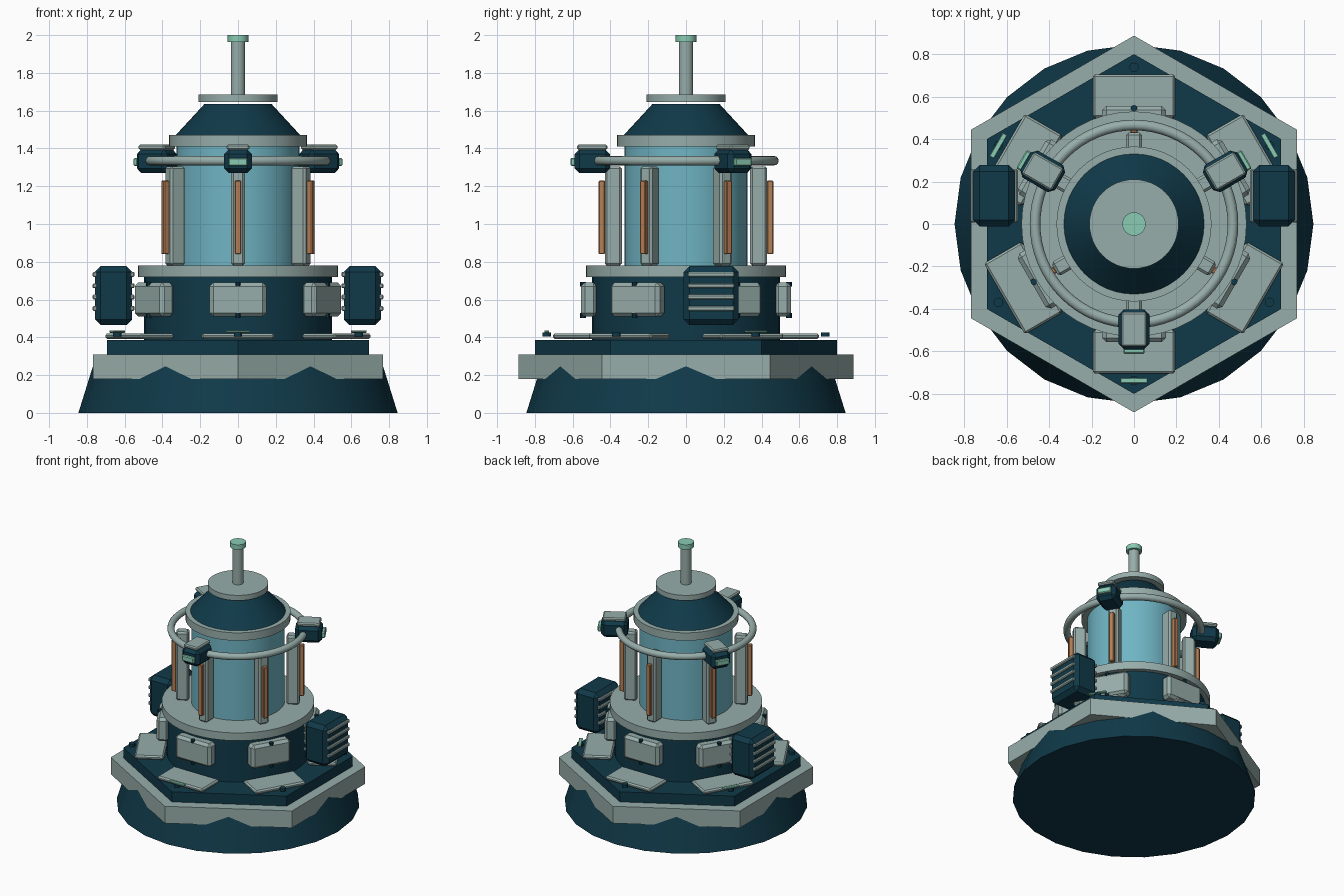
import bpy, bmesh, math
from mathutils import Matrix, Vector

if "Cube" in bpy.data.objects:
    bpy.data.objects.remove(bpy.data.objects["Cube"])


def material(name, rgb):
    m = bpy.data.materials.new(name)
    m.diffuse_color = (*rgb, 1)
    m.use_nodes = True
    m.node_tree.nodes["Principled BSDF"].inputs["Base Color"].default_value = m.diffuse_color
    return m


NAVY = material("dark navy", (0.005, 0.041, 0.066))
GREY = material("grey green", (0.31, 0.42, 0.40))
BLUE = material("tank blue", (0.16, 0.46, 0.55))
GREEN = material("light green", (0.25, 0.60, 0.45))
COPPER = material("copper", (0.47, 0.21, 0.09))


def finish(bm, name, mat, matrix=None, smooth=False):
    """Turn a bmesh into an object, smoothing only shallow edges."""
    if matrix is not None:
        bm.transform(matrix)
    bmesh.ops.recalc_face_normals(bm, faces=bm.faces[:])
    if smooth:
        for f in bm.faces:
            f.smooth = True
        for e in bm.edges:
            e.smooth = e.calc_face_angle(0) < math.radians(30)
    me = bpy.data.meshes.new(name)
    bm.to_mesh(me)
    bm.free()
    me.materials.append(mat)
    ob = bpy.data.objects.new(name, me)
    bpy.context.collection.objects.link(ob)
    return ob


def drum(name, mat, r1, r2, z0, z1, sides=48, at=(0, 0), matrix=None):
    bm = bmesh.new()
    bmesh.ops.create_cone(bm, cap_ends=True, segments=sides, radius1=r1, radius2=r2, depth=z1 - z0,
                          matrix=Matrix.Translation((at[0], at[1], (z0 + z1) / 2)))
    return finish(bm, name, mat, matrix, smooth=sides > 6)


def box(name, mat, lo, hi, bevel=0.0, matrix=None):
    lo, hi = Vector(lo), Vector(hi)
    bm = bmesh.new()
    bmesh.ops.create_cube(bm, size=1, matrix=Matrix.Translation((lo + hi) / 2) @ Matrix.Diagonal((*(hi - lo), 1)))
    if bevel:
        bmesh.ops.bevel(bm, geom=bm.edges[:], offset=bevel, segments=1, affect='EDGES')
    return finish(bm, name, mat, matrix)


def torus(name, mat, major, minor, z, n=64, m=12):
    bm = bmesh.new()
    rings = []
    for i in range(n):
        a = math.tau * i / n
        ring = []
        for j in range(m):
            b = math.tau * j / m
            r = major + minor * math.cos(b)
            ring.append(bm.verts.new((r * math.cos(a), r * math.sin(a), z + minor * math.sin(b))))
        rings.append(ring)
    for i in range(n):
        p, q = rings[i], rings[(i + 1) % n]
        for j in range(m):
            k = (j + 1) % m
            bm.faces.new((p[j], q[j], q[k], p[k]))
    ob = finish(bm, name, mat)
    for f in ob.data.polygons:
        f.use_smooth = True
    return ob


# Base: round foot that pokes through the hexagonal skirt
drum("base_foot", NAVY, 0.845, 0.75, 0, 0.305, 24)
drum("hex_skirt", GREY, 0.887, 0.887, 0.18, 0.31, 6)
drum("hex_deck", NAVY, 0.80, 0.80, 0.31, 0.387, 6)

# Central stack
drum("lower_drum", NAVY, 0.497, 0.497, 0.387, 0.72)
drum("lower_flange", GREY, 0.53, 0.53, 0.72, 0.78)
drum("tank", BLUE, 0.325, 0.325, 0.78, 1.41)
drum("upper_flange", GREY, 0.365, 0.365, 1.41, 1.47)
drum("roof_cone", NAVY, 0.33, 0.178, 1.47, 1.635)
drum("roof_disc", GREY, 0.21, 0.21, 1.645, 1.685)
drum("mast", GREY, 0.038, 0.038, 1.685, 1.965, 24)
drum("mast_tip", GREEN, 0.055, 0.055, 1.963, 2.0, 24)
torus("ring_rail", GREY, 0.466, 0.025, 1.335)

# Six-fold parts, modelled at the front and turned round z
for k in range(6):
    R = Matrix.Rotation(math.radians(60 * k), 4, 'Z')
    box(f"deck_plate_{k}", GREY, (-0.193, -0.705, 0.391), (0.193, -0.5, 0.421), 0.01, R)
    box(f"wall_panel_{k}", GREY, (-0.15, -0.556, 0.51), (0.15, -0.47, 0.69), 0.02, R)
    for z in (0.515, 0.68):
        drum(f"panel_bolt_{k}", NAVY, 0.015, 0.015, z - 0.012, z + 0.014, 10, (0, -0.545), R)
    drum(f"deck_stud_{k}", NAVY, 0.022, 0.022, 0.405, 0.426, 12, (0, -0.738), R)
    box(f"strut_{k}", GREY, (-0.037, -0.43, 0.78), (0.037, -0.34, 1.305), 0.012, R)
    box(f"copper_strip_{k}", COPPER, (-0.017, -0.462, 0.84), (0.017, -0.428, 1.23), 0.005, R)

# Three-fold parts: rail lamps and deck lights
for k in range(3):
    R = Matrix.Rotation(math.radians(120 * k), 4, 'Z')
    box(f"lamp_body_{k}", NAVY, (-0.073, -0.59, 1.27), (0.073, -0.402, 1.395), 0.025, R)
    box(f"lamp_lid_{k}", GREY, (-0.06, -0.578, 1.393), (0.06, -0.415, 1.42), 0.008, R)
    box(f"lamp_light_{k}", GREEN, (-0.05, -0.612, 1.307), (0.05, -0.585, 1.35), 0.006, R)
    box(f"deck_light_{k}", GREEN, (-0.064, -0.75, 0.424), (0.064, -0.725, 0.437), 0.003, R)

# Side pods with cooling bars on inner and outer faces
for side, s in (("left", -1), ("right", 1)):
    M = Matrix.Diagonal((s, 1, 1, 1))
    box(f"{side}_pod", NAVY, (0.56, -0.012, 0.465), (0.757, 0.278, 0.777), 0.03, M)
    for i in range(4):
        z = 0.553 + 0.06 * i
        for face, x in (("inner", 0.56), ("outer", 0.757)):
            box(f"{side}_{face}_bar_{i}", GREY, (x - 0.013, 0.008, z - 0.013), (x + 0.013, 0.258, z + 0.013), 0.006, M)
